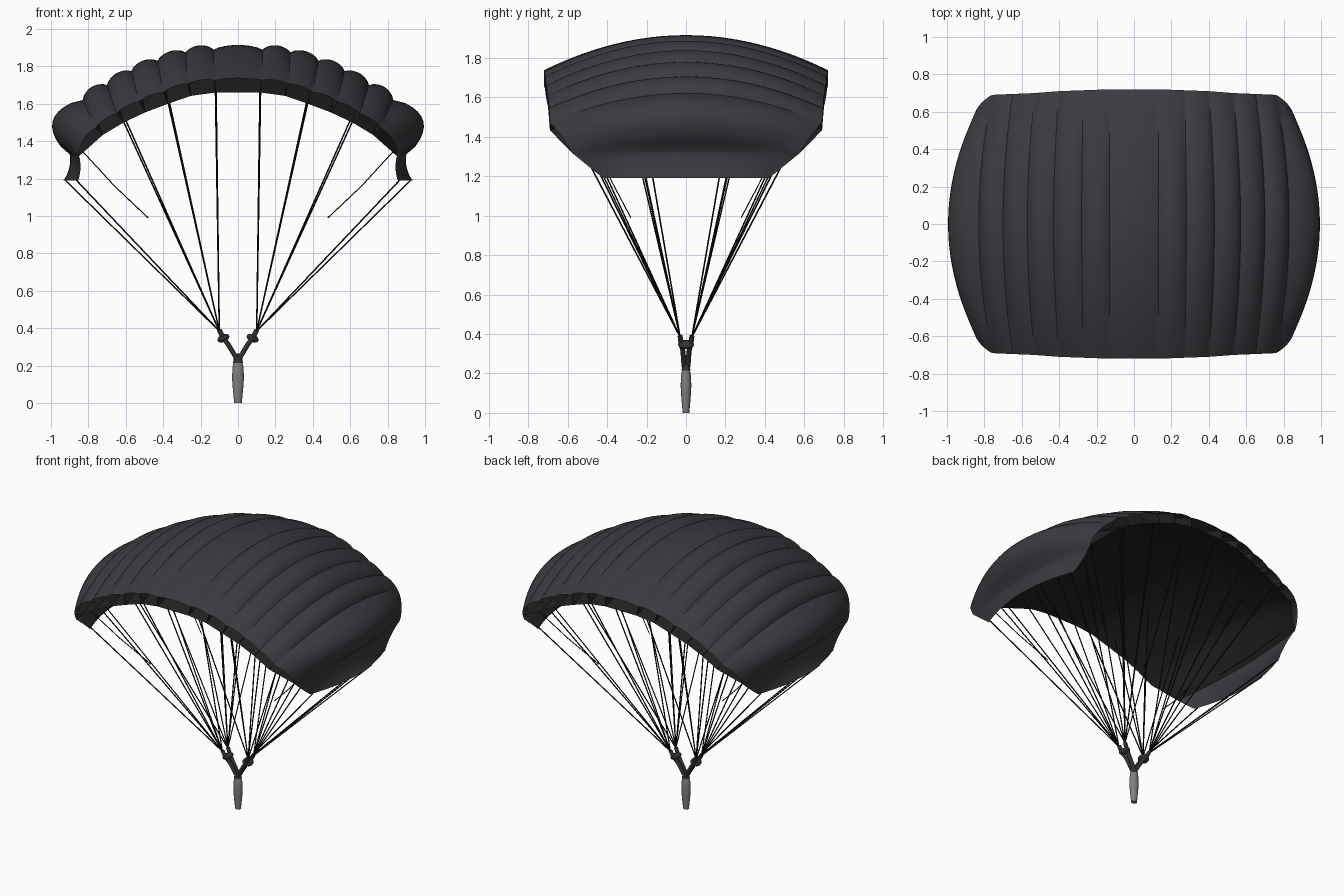
import bpy, math
from mathutils import Vector

cube = bpy.data.objects.get("Cube")
if cube:
    bpy.data.objects.remove(cube, do_unlink=True)


def material(name, rgb):
    m = bpy.data.materials.new(name)
    m.use_nodes = True
    m.diffuse_color = (*rgb, 1)
    bsdf = next(n for n in m.node_tree.nodes if n.type == 'BSDF_PRINCIPLED')
    bsdf.inputs["Base Color"].default_value = (*rgb, 1)
    bsdf.inputs["Roughness"].default_value = 0.8
    return m


CHARCOAL = material("charcoal fabric", (0.044, 0.042, 0.050))
DARK = material("dark lining", (0.016, 0.016, 0.017))
BLACK = material("black cord", (0.008, 0.008, 0.008))
STRAP = material("dark strap", (0.035, 0.035, 0.038))
GREY = material("grey payload", (0.22, 0.22, 0.22))


def add_mesh(name, verts, faces, mat, mirror=False, angle=40):
    mesh = bpy.data.meshes.new(name)
    mesh.from_pydata(verts, [], faces)
    mesh.materials.append(mat)
    ob = bpy.data.objects.new(name, mesh)
    bpy.context.collection.objects.link(ob)
    bpy.ops.object.select_all(action='DESELECT')
    ob.select_set(True)
    bpy.context.view_layer.objects.active = ob
    bpy.ops.object.shade_smooth_by_angle(angle=math.radians(angle))
    if mirror:
        ob.modifiers.new("mirror", 'MIRROR').merge_threshold = 0.0005
    return ob


def add_grid(name, rows, mat, flip=False, mirror=True, wrap=False):
    n = len(rows[0])
    verts = [p for row in rows for p in row]
    faces = []
    for i in range(len(rows) - 1):
        for j in range(n if wrap else n - 1):
            k = (j + 1) % n
            f = (i * n + j, (i + 1) * n + j, (i + 1) * n + k, i * n + k)
            faces.append(f[::-1] if flip else f)
    return add_mesh(name, verts, faces, mat, mirror)


# Seams between the cells: x, z at mid chord, then x, z, y at the open edge
MID = [(-.13, 1.89), (.13, 1.89), (.28, 1.875), (.43, 1.83), (.57, 1.775),
       (.70, 1.70), (.83, 1.62), (.90, 1.33), (.935, 1.19)]
EDGE = [(-.13, 1.725, .72), (.13, 1.725, .72), (.27, 1.705, .715),
        (.40, 1.66, .71), (.53, 1.61, .70), (.65, 1.545, .695),
        (.76, 1.47, .69), (.85, 1.32, .58), (.855, 1.19, .42)]
BULGE_MID = [.025, .03, .03, .03, .03, .035, .13, -.015]
BULGE_EDGE = [.012, .012, .012, .012, .012, .014, .025, -.01]
TAPER = [1, 1, 1, 1, 1, .9, .8, 0]
CHORD = [-1 + i / 12 for i in range(25)]


def seam(k, v):
    f = 1 - v * v
    (mx, mz), (ex, ez, ey) = MID[k], EDGE[k]
    return Vector((ex + (mx - ex) * f, v * ey, ez + (mz - ez) * f))


def upper(k, t, v):
    a, b = seam(k, v), seam(k + 1, v)
    d = b - a
    normal = Vector((-d.z, 0, d.x)).normalized()
    f = 1 - v * v
    amount = BULGE_EDGE[k] * v * v + BULGE_MID[k] * f
    return a.lerp(b, t) + normal * amount * max(0, math.sin(math.pi * t)) ** .7


def lower_seam(k, v):
    p = seam(k, v)
    inward = Vector((-p.x, 0, .7 - p.z)).normalized()
    return p + inward * TAPER[k] * (.065 + .05 * (1 - v * v))


def lower(k, t, v):
    return lower_seam(k, v).lerp(lower_seam(k + 1, v), t)


def span_rows(surface, cells, steps):
    rows = []
    for k in range(cells):
        start = steps // 2 if k == 0 else 1
        for i in range(start, steps + 1):
            rows.append([surface(k, i / steps, v) for v in CHORD])
    return rows


# Canopy: puffed top skin with side flaps, lower skin and cell walls
add_grid("canopy_top", span_rows(upper, 8, 10), CHARCOAL)
add_grid("canopy_underside", span_rows(lower, 7, 4), DARK, flip=True)
for k in range(1, 7):
    add_grid(f"cell_wall_{k}", [[lower_seam(k, v) for v in CHORD],
                                [seam(k, v) for v in CHORD]], DARK)


def tube(name, paths, radius, mat, sides=1, smooth=False):
    cu = bpy.data.curves.new(name, 'CURVE')
    cu.dimensions = '3D'
    cu.bevel_depth = radius
    cu.bevel_resolution = sides
    cu.use_fill_caps = True
    for pts in paths:
        sp = cu.splines.new('POLY')
        sp.points.add(len(pts) - 1)
        for q, p in zip(sp.points, pts):
            q.co = (*p, 1)
        sp.use_smooth = smooth
    temp = bpy.data.objects.new(name + "_path", cu)
    bpy.context.collection.objects.link(temp)
    bpy.context.view_layer.update()
    mesh = bpy.data.meshes.new_from_object(
        temp.evaluated_get(bpy.context.evaluated_depsgraph_get()))
    bpy.data.objects.remove(temp, do_unlink=True)
    mesh.name = name
    mesh.materials.clear()
    mesh.materials.append(mat)
    ob = bpy.data.objects.new(name, mesh)
    bpy.context.collection.objects.link(ob)
    return ob


# Suspension lines, loose brake cords and riser straps on both sides
lines, loose, straps = [], [], []
for side in (-1, 1):
    for end in (-1, 1):
        def at(x, y, z):
            return Vector((x * side, y * end, z))
        top = at(.1, .03, .385)
        targets = [lower_seam(k, v) for k in (1, 3, 5) for v in (.9, .45)]
        targets += [seam(8, .95), seam(8, .4)]
        for p in targets:
            lines.append([top, at(p.x, p.y, p.z)])
        loose.append([at(.83, .46, 1.345), at(.66, .37, 1.16), at(.48, .28, .99)])
        straps.append([at(0, .008, .225), at(.02, .012, .26), at(.05, .015, .31),
                       at(.08, .025, .35), at(.1, .03, .39)])
tube("suspension_lines", lines, .004, BLACK)
tube("loose_cords", loose, .003, BLACK)
tube("riser_straps", straps, .013, STRAP, sides=2, smooth=True)

# Riser joints
for side, label in ((1, "left"), (-1, "right")):
    bpy.ops.mesh.primitive_uv_sphere_add(segments=12, ring_count=8, radius=1,
                                         location=(.078 * side, 0, .347))
    joint = bpy.context.object
    joint.name = f"riser_joint_{label}"
    joint.scale = (.034, .042, .02)
    joint.rotation_euler.y = math.radians(25 * side)
    joint.data.materials.append(STRAP)
    bpy.ops.object.shade_smooth_by_angle()


# Hanging payload and its dark collar, both turned from profiles
def turned(name, profile, mat, sides=16):
    rows = []
    for r, z in profile:
        rows.append([(r * math.cos(a), .85 * r * math.sin(a), z)
                     for a in (2 * math.pi * i / sides for i in range(sides))])
    return add_grid(name, rows, mat, flip=True, mirror=False, wrap=True)


turned("payload", [(0, 0), (.02, 0), (.024, .04), (.029, .09), (.032, .14),
                   (.029, .19), (.022, .225), (0, .23)], GREY)
turned("payload_collar", [(0, .215), (.026, .215), (.024, .24),
                          (.016, .262), (0, .265)], STRAP)
